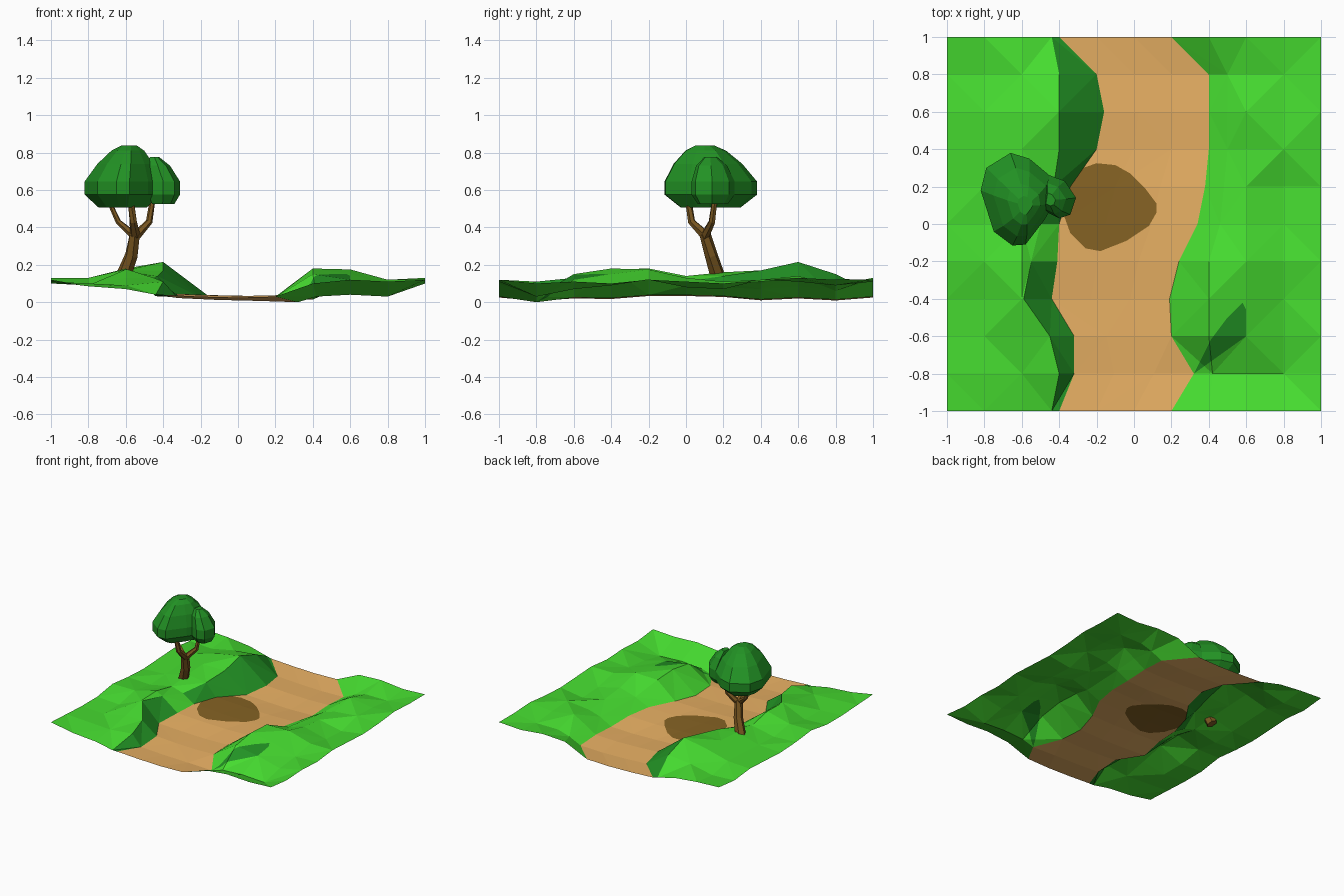
import bpy, bmesh, math
from mathutils import Vector

if "Cube" in bpy.data.objects:
    bpy.data.objects.remove(bpy.data.objects["Cube"])


def material(name, rgb):
    lin = [((c / 255 + 0.055) / 1.055) ** 2.4 for c in rgb]
    m = bpy.data.materials.new(name)
    m.diffuse_color = (*lin, 1)
    m.use_nodes = True
    m.node_tree.nodes["Principled BSDF"].inputs["Base Color"].default_value = m.diffuse_color
    return m


lime = material("grass green", (70, 220, 48))
forest = material("leaf green", (34, 146, 36))
tan = material("path tan", (233, 177, 100))
mud = material("mud brown", (134, 99, 36))
bark = material("bark brown", (122, 87, 32))


def finish(bm, name, mats):
    mesh = bpy.data.meshes.new(name)
    bm.to_mesh(mesh)
    bm.free()
    for m in mats:
        mesh.materials.append(m)
    ob = bpy.data.objects.new(name, mesh)
    bpy.context.collection.objects.link(ob)
    return ob


# Terrain: one row every 0.2 in y, from front to back
path_left = [-.40, -.32, -.32, -.44, -.41, -.40, -.34, -.20, -.16, -.20, -.40]
path_right = [.20, .32, .20, .19, .24, .34, .38, .40, .40, .40, .20]
crest_left = [-.44, -.40, -.45, -.59, -.55, -.50, -.43, -.40, -.40, -.40, -.44]
crest_right = [.40, .42, .40, .40, .40, .46, .48, .50, .50, .50, .40]
path_z = [.03, .012, .025, .022, .038, .038, .033, .015, .025, .014, .03]
left_z = [(.12, .085, .07, .04), (.11, .10, .09, .11), (.10, .09, .13, .13),
          (.10, .09, .175, .175), (.13, .13, .18, .15), (.11, .10, .14, .11),
          (.10, .11, .16, .14), (.11, .12, .17, .17), (.12, .13, .18, .215),
          (.10, .09, .13, .15), (.12, .11, .09, .05)]
right_z = [(.10, .12, .11, .12), (.03, .04, .03, .10), (.15, .12, .07, .11),
           (.18, .15, .09, .10), (.17, .175, .12, .12), (.09, .13, .08, .11),
           (.08, .11, .07, .10), (.07, .10, .12, .11), (.085, .14, .11, .13),
           (.06, .09, .09, .12), (.12, .13, .11, .12)]

bm = bmesh.new()
grid = []
for i in range(11):
    l, r, pz = path_left[i], path_right[i], path_z[i]
    xs = [-1, -.8, -.6, crest_left[i], l, l + (r - l) / 3, l + (r - l) * 2 / 3, r,
          crest_right[i], .6, .8, 1]
    zs = [*left_z[i], pz + .01, pz, pz - .005, 0 if i == 1 else pz, *right_z[i]]
    grid.append([bm.verts.new((x, -1 + .2 * i, z)) for x, z in zip(xs, zs)])
for i in range(10):
    for j in range(11):
        a, b, c, d = grid[i][j], grid[i][j + 1], grid[i + 1][j + 1], grid[i + 1][j]
        y = -.9 + .2 * i
        steep = j == 3 and (y > 0 or -.95 < y < -.2)
        tris = [(a, b, c), (a, c, d)] if (i + j) % 2 else [(a, b, d), (b, c, d)]
        for t in tris:
            f = bm.faces.new(t)
            f.material_index = 2 if 4 <= j <= 6 else 1 if steep else 0


def paint_patch(bm, pts, old, new):
    """Cut a convex outline (clockwise from above) into the ground and recolour it."""
    pts = [Vector((x, y, 0)) for x, y in pts]
    lo = [min(p[k] for p in pts) - .12 for k in (0, 1)]
    hi = [max(p[k] for p in pts) + .12 for k in (0, 1)]
    edges = []
    for p, q in zip(pts, pts[1:] + pts[:1]):
        edges.append((p, Vector((-(q - p).y, (q - p).x, 0)).normalized()))

    def near():
        out = []
        for f in bm.faces:
            c = f.calc_center_median()
            if f.material_index == old and all(lo[k] < c[k] < hi[k] for k in (0, 1)):
                out.append(f)
        return out

    for p, n in edges:
        fs = near()
        geom = set(fs)
        for f in fs:
            geom.update(f.edges)
            geom.update(f.verts)
        bmesh.ops.bisect_plane(bm, geom=list(geom), dist=1e-5, plane_co=p, plane_no=n)
    for f in near():
        c = f.calc_center_median()
        if all((c - p).dot(n) < 1e-5 for p, n in edges):
            f.material_index = new


# Muddy hollow on the path, dark grass on the right bank
paint_patch(bm, [(-.20, .325), (-.10, .315), (-.02, .27), (.06, .19), (.12, .11),
                 (.12, .06), (.08, -.01), (-.04, -.09), (-.18, -.145), (-.26, -.13),
                 (-.34, -.05), (-.38, .06), (-.36, .18), (-.30, .29)], 2, 3)
paint_patch(bm, [(.32, -.8), (.41, -.62), (.50, -.50), (.58, -.42), (.6, -.46),
                 (.6, -.6)], 0, 1)
finish(bm, "terrain", [lime, forest, tan, mud])


# Tree trunk and branches
def tube(name, pts, radii, sides=6):
    bm = bmesh.new()
    rings = []
    for k, p in enumerate(pts):
        a, b = Vector(pts[max(k - 1, 0)]), Vector(pts[min(k + 1, len(pts) - 1)])
        rot = (b - a).to_track_quat('Z', 'Y')
        rings.append([bm.verts.new(Vector(p) + rot @ Vector(
            (radii[k] * math.cos(t), radii[k] * math.sin(t), 0)))
            for t in [math.tau * s / sides for s in range(sides)]])
    for lo, hi in zip(rings, rings[1:]):
        for s in range(sides):
            t = (s + 1) % sides
            bm.faces.new((lo[s], lo[t], hi[t], hi[s]))
    bm.faces.new(rings[0][::-1])
    bm.faces.new(rings[-1])
    finish(bm, name, [bark])


tube("trunk", [(-.62, .175, .12), (-.57, .135, .25), (-.55, .10, .37)], [.042, .035, .030])
tube("front_branch", [(-.55, .10, .36), (-.56, .03, .43), (-.575, .01, .56)],
     [.028, .020, .017])
tube("left_branch", [(-.56, .10, .36), (-.64, .135, .43), (-.69, .15, .54)],
     [.022, .015, .012])
tube("right_branch", [(-.55, .10, .35), (-.475, .14, .43), (-.455, .155, .56)],
     [.026, .018, .015])


# Leafy crowns: an uneven outline stacked in rings that lean towards the top point
def crown(name, centre, top, outline, profile):
    bm = bmesh.new()
    rings = []
    for z, s in profile:
        f = max(0, (z - .65) / (profile[-1][0] - .65))
        cx = centre[0] + (top[0] - centre[0]) * f
        cy = centre[1] + (top[1] - centre[1]) * f
        rings.append([bm.verts.new((cx + (x - centre[0]) * s, cy + (y - centre[1]) * s, z))
                      for x, y in outline])
    n = len(outline)
    for lo, hi in zip(rings, rings[1:]):
        for s in range(n):
            t = (s + 1) % n
            bm.faces.new((lo[s], lo[t], hi[t], hi[s]))
    bm.faces.new(rings[0][::-1])
    bm.faces.new(rings[-1])
    finish(bm, name, [forest])


crown("main_crown", (-.61, .13), (-.58, .10),
      [(-.75, -.04), (-.65, -.115), (-.58, -.11), (-.48, .02), (-.42, .12), (-.44, .25),
       (-.56, .35), (-.66, .38), (-.79, .30), (-.82, .18)],
      [(.505, .64), (.575, 1), (.645, 1), (.74, .74), (.81, .44), (.838, .2)])
crown("side_crown", (-.41, .14), (-.45, .13),
      [(-.48, .07), (-.40, .03), (-.34, .05), (-.31, .14), (-.37, .23), (-.45, .26)],
      [(.525, .7), (.575, 1), (.645, 1), (.73, .72), (.775, .3)])
